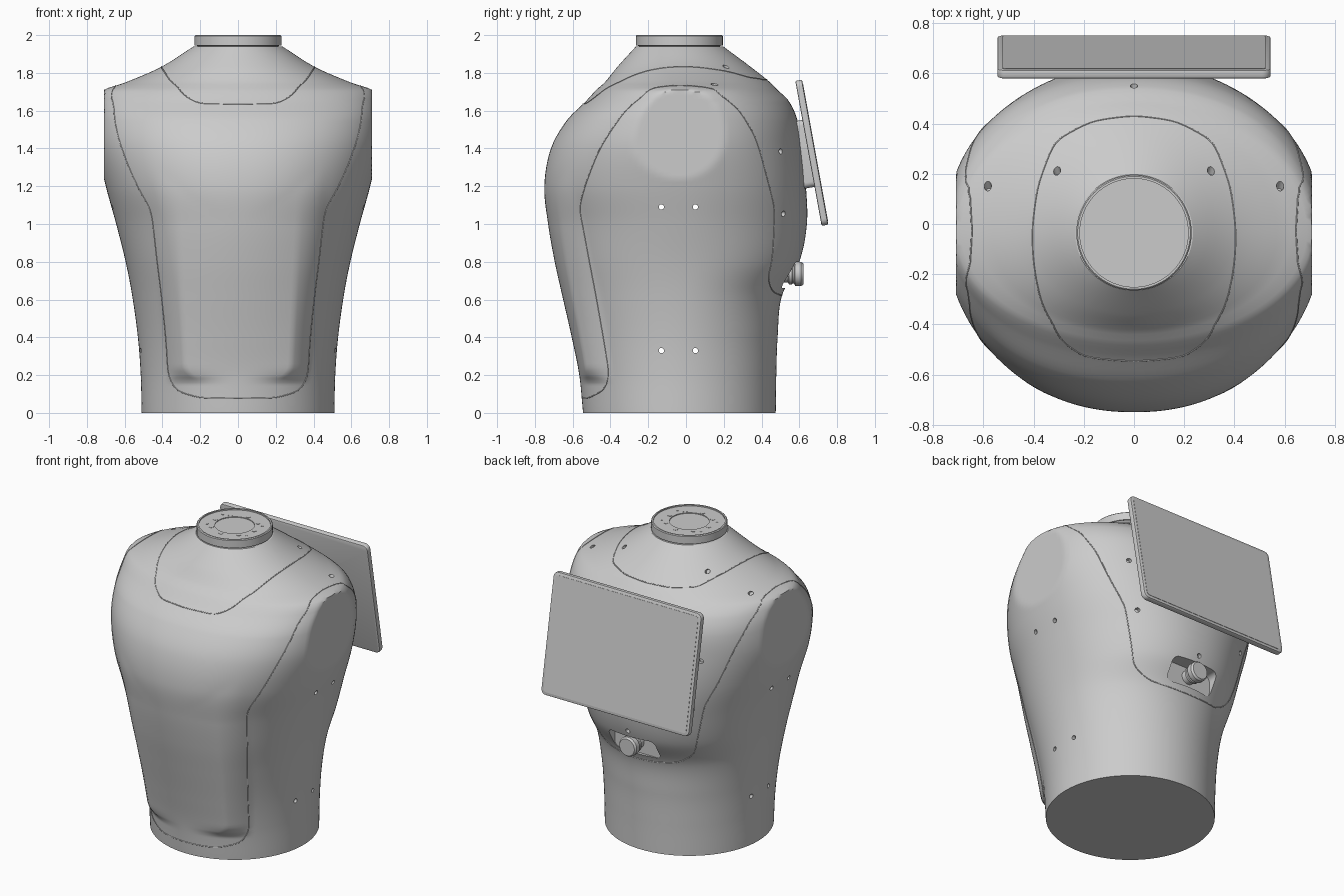
import bpy, bmesh, math
from mathutils import Vector, Matrix
from mathutils.bvhtree import BVHTree

cube = bpy.data.objects.get("Cube")
if cube:
    bpy.data.objects.remove(cube)

GREY = bpy.data.materials.new("shell grey")
GREY.use_nodes = True
GREY.diffuse_color = (.6, .6, .6, 1)
GREY.node_tree.nodes["Principled BSDF"].inputs["Base Color"].default_value = (.6, .6, .6, 1)
AXIS_Y = -0.035


def smooth(ob):
    bpy.ops.object.select_all(action="DESELECT")
    ob.select_set(True)
    bpy.context.view_layer.objects.active = ob
    bpy.ops.object.shade_smooth_by_angle(angle=math.radians(30))


def finish(name, bm):
    bmesh.ops.recalc_face_normals(bm, faces=bm.faces)
    me = bpy.data.meshes.new(name)
    bm.to_mesh(me)
    bm.free()
    me.materials.append(GREY)
    ob = bpy.data.objects.new(name, me)
    bpy.context.collection.objects.link(ob)
    smooth(ob)
    return ob


def loft(name, rings):
    """Skin a stack of equal-length rings and cap both ends."""
    bm = bmesh.new()
    rows = [[bm.verts.new(p) for p in r] for r in rings]
    n = len(rows[0])
    for lo, hi in zip(rows, rows[1:]):
        for j in range(n):
            k = (j + 1) % n
            bm.faces.new((lo[j], lo[k], hi[k], hi[j]))
    bm.faces.new(rows[0][::-1])
    bm.faces.new(rows[-1])
    return finish(name, bm)


def lathe(name, profile, origin, direction, n=48):
    """Turn (radius, height) pairs around a direction."""
    q = Vector(direction).to_track_quat("Z", "Y")
    turn = [math.tau * j / n for j in range(n)]
    return loft(name, [[Vector(origin) + q @ Vector((r * math.cos(t), r * math.sin(t), h))
                        for t in turn] for r, h in profile])


def slab(name, size, centre, tilt, corner, edge):
    """Box in x, y, z with rounded outline (seen along y) and softened edges."""
    bm = bmesh.new()
    bmesh.ops.create_cube(bm, size=1)
    bmesh.ops.scale(bm, vec=size, verts=bm.verts)
    along = [e for e in bm.edges if abs(e.verts[0].co.y - e.verts[1].co.y) > size[1] / 2]
    bmesh.ops.bevel(bm, geom=along, offset=corner, segments=6, profile=0.5, affect="EDGES")
    if edge:
        rim = [e for e in bm.edges if abs(e.verts[0].co.y - e.verts[1].co.y) < 1e-5]
        bmesh.ops.bevel(bm, geom=rim, offset=edge, segments=2, profile=0.5, affect="EDGES")
    bmesh.ops.transform(bm, verts=bm.verts,
                        matrix=Matrix.Translation(centre) @ Matrix.Rotation(tilt, 4, "X"))
    return finish(name, bm)


# Torso sections: height, half width, front y, back y, squareness
KEYS = [
    (0.0, .51, -.545, .475, 2), (0.2, .515, -.565, .478, 2), (0.4, .53, -.605, .485, 2),
    (0.62, .56, -.655, .508, 2.05), (0.8, .595, -.695, .6, 2.1), (1.0, .645, -.73, .64, 2.1),
    (1.2, .7, -.75, .635, 2.2), (1.4, .745, -.715, .615, 2.2), (1.55, .748, -.63, .59, 2.2),
    (1.65, .738, -.53, .545, 2.1), (1.71, .71, -.475, .485, 2), (1.75, .595, -.43, .445, 2),
    (1.83, .41, -.365, .345, 2), (1.94, .235, -.265, .197, 2)]


def section(z):
    i = max(k for k in range(len(KEYS) - 1) if KEYS[k][0] <= z + 1e-6)

    def slope(k, c):
        a, b = KEYS[max(k - 1, 0)], KEYS[min(k + 1, len(KEYS) - 1)]
        return (b[c] - a[c]) / (b[0] - a[0])
    p, q = KEYS[i], KEYS[i + 1]
    h = q[0] - p[0]
    t = (z - p[0]) / h
    s = t * t * (3 - 2 * t)
    return [p[c] + (q[c] - p[c]) * s + h * t * (1 - t) * ((1 - t) * slope(i, c) - t * slope(i + 1, c))
            for c in range(1, 5)]


def clamp(v):
    return min(1, max(0, v))


def step(a, b, v):
    t = clamp((v - a) / (b - a))
    return t * t * (3 - 2 * t)


def torso_ring(z, n=160):
    a, front, back, sq = section(z)
    # raised chest panel: half width, outer foot of its flank, and strength
    half = .28 + .05 * clamp(z - .2) - .06 * (1 - clamp((z - .18) / .07)) ** 2
    foot = .375 + .09 * clamp((z - .2) / .9)
    rise = step(.15, .19, z) * (1 - step(1.15, 1.5, z))
    # keep one column of points on the panel edge
    grid_edge = math.tau * 13 / n
    edge = math.asin(min(.6, half / a) ** (sq / 2))
    ring = []
    for j in range(n):
        t = math.tau * j / n
        if t > math.pi:
            u = t - 1.5 * math.pi
            v = abs(u)
            if v < grid_edge:
                v *= edge / grid_edge
            else:
                v = edge + (v - grid_edge) * (math.pi / 2 - edge) / (math.pi / 2 - grid_edge)
            t = 1.5 * math.pi + math.copysign(v, u)
        c, s = math.cos(t), math.sin(t)
        x = a * math.copysign(abs(c) ** (2 / sq), c)
        depth = back - AXIS_Y if s > 0 else AXIS_Y - front
        y = AXIS_Y + depth * math.copysign(abs(s) ** (2 / sq), s)
        if s < 0:
            w = rise * (1 - clamp((abs(x) - half) / (foot - half)))
            bow = .03 + .035 * clamp(z)
            y = min(y, y + w * (front + bow * (x / half) ** 2 - y))
        ring.append((max(-.71, min(.71, x)), y, z))  # flat shoulder faces
    return ring


heights = sorted({round(i * .02, 3) for i in range(98)} | {k[0] for k in KEYS} | {.15, .17, .19})
torso = loft("torso_shell", [torso_ring(z) for z in heights])
bm = bmesh.new()
bm.from_mesh(torso.data)
surface = BVHTree.FromBMesh(bm)
bm.free()


# Seams lying on the shell
def seam(name, half):
    loop = [Vector(p) for p in half]
    loop += [Vector((-p.x, p.y, p.z)) for p in loop[-2:0:-1]]
    pts = []
    for a, b in zip(loop, loop[1:] + loop[:1]):
        n = max(1, round((b - a).length / .02))
        pts += [a.lerp(b, k / n) for k in range(n)]
    for _ in range(6):
        pts = [(pts[i - 1] + p * 2 + pts[(i + 1) % len(pts)]) / 4 for i, p in enumerate(pts)]
    pts = [surface.find_nearest(p)[0] for p in pts]
    cu = bpy.data.curves.new(name, "CURVE")
    cu.dimensions = "3D"
    cu.bevel_depth = .003
    cu.bevel_resolution = 1
    sp = cu.splines.new("POLY")
    sp.points.add(len(pts) - 1)
    for point, p in zip(sp.points, pts):
        point.co = (*p, 1)
    sp.use_cyclic_u = True
    cu.materials.append(GREY)
    bpy.context.collection.objects.link(bpy.data.objects.new(name, cu))


seam("collar_seam", [
    (0, -.54, 1.625), (.2, -.52, 1.625), (.28, -.45, 1.66), (.36, -.31, 1.75), (.4, -.15, 1.82),
    (.408, -.03, 1.835), (.39, .15, 1.83), (.32, .34, 1.79), (.17, .42, 1.775), (0, .44, 1.77)])
seam("side_panel_seam", [
    (0, -.55, .08), (.2, -.5, .08), (.33, -.43, .12), (.375, -.41, .2), (.46, -.565, 1.08),
    (.62, -.46, 1.4), (.64, -.3, 1.6), (.645, -.17, 1.69), (.645, -.03, 1.735), (.645, .12, 1.69),
    (.63, .26, 1.6), (.61, .37, 1.45), (.56, .44, 1.25), (.46, .465, 1.08), (.38, .44, .8),
    (.36, .42, .72), (.27, .46, .64), (0, .505, .62)])

# Cutters: back pocket, side through-holes and small fastener holes
cutters = [slab("pocket_cutter", (.34, .28, .14), (0, .645, .73), 0, .035, 0)]
for y in (-.13, .05):
    for z in (.33, 1.09):
        cutters.append(lathe("hole_cutter", [(.014, -1), (.014, 1)], (0, y, z), (1, 0, 0), 16))
spots = [(0, .55, 1.64), (0, .62, .84)]
for s in (-1, 1):
    spots += [(s * .31, .215, 1.84), (s * .58, .15, 1.73), (s * .46, .5, 1.385), (s * .42, .535, 1.05)]
for p in spots:
    at, normal, _, _ = surface.find_nearest(Vector(p))
    drill = normal + Vector((0, 1, 0))
    cutters.append(lathe("fastener_cutter", [(.015, -.025), (.015, .04)], at, drill, 16))
for c in cutters:
    c.hide_render = True
    mod = torso.modifiers.new("cut", "BOOLEAN")
    mod.operation = "DIFFERENCE"
    mod.solver = "EXACT"
    mod.object = c
    bpy.context.view_layer.objects.active = torso
    bpy.ops.object.modifier_apply(modifier=mod.name)
    bpy.data.objects.remove(c)
smooth(torso)

# Knob in the back pocket
lathe("back_knob", [(.045, 0), (.045, .08), (.056, .085), (.056, .1), (.05, .104), (.05, .112),
                    (.064, .118), (.064, .15), (.055, .162)], (0, .46, .735), (0, 1, 0))

# Neck flange with bolt circle
lathe("neck_flange", [(.215, -.02), (.215, .003), (.23, .006), (.23, .055), (.225, .06), (.216, .06),
                      (.216, .052), (.12, .052), (.12, .047)], (0, AXIS_Y, 1.94), (0, 0, 1), 64)
for i in range(8):
    t = math.tau * i / 8
    lathe("flange_bolt", [(.015, 0), (.015, .003)],
          (.143 * math.cos(t), AXIS_Y + .143 * math.sin(t), 1.991), (0, 0, 1), 16)
for x in (-.145, .145):
    for y in (-.083, .083):
        lathe("flange_pin", [(.007, 0), (.007, .003)], (x, AXIS_Y + y, 1.991), (0, 0, 1), 10)

# Tilted display on the back, with its screen plate and mount
tilt = math.radians(10.3)
centre = Vector((0, .666, 1.377))
out = Vector((0, math.cos(tilt), math.sin(tilt)))
slab("display_body", (1.09, .036, .78), centre, tilt, .035, .008)
slab("display_screen", (1.05, .003, .74), centre + out * .0185, tilt, .02, 0)
slab("display_mount", (.3, .12, .36), centre - out * .06, tilt, .03, 0)
